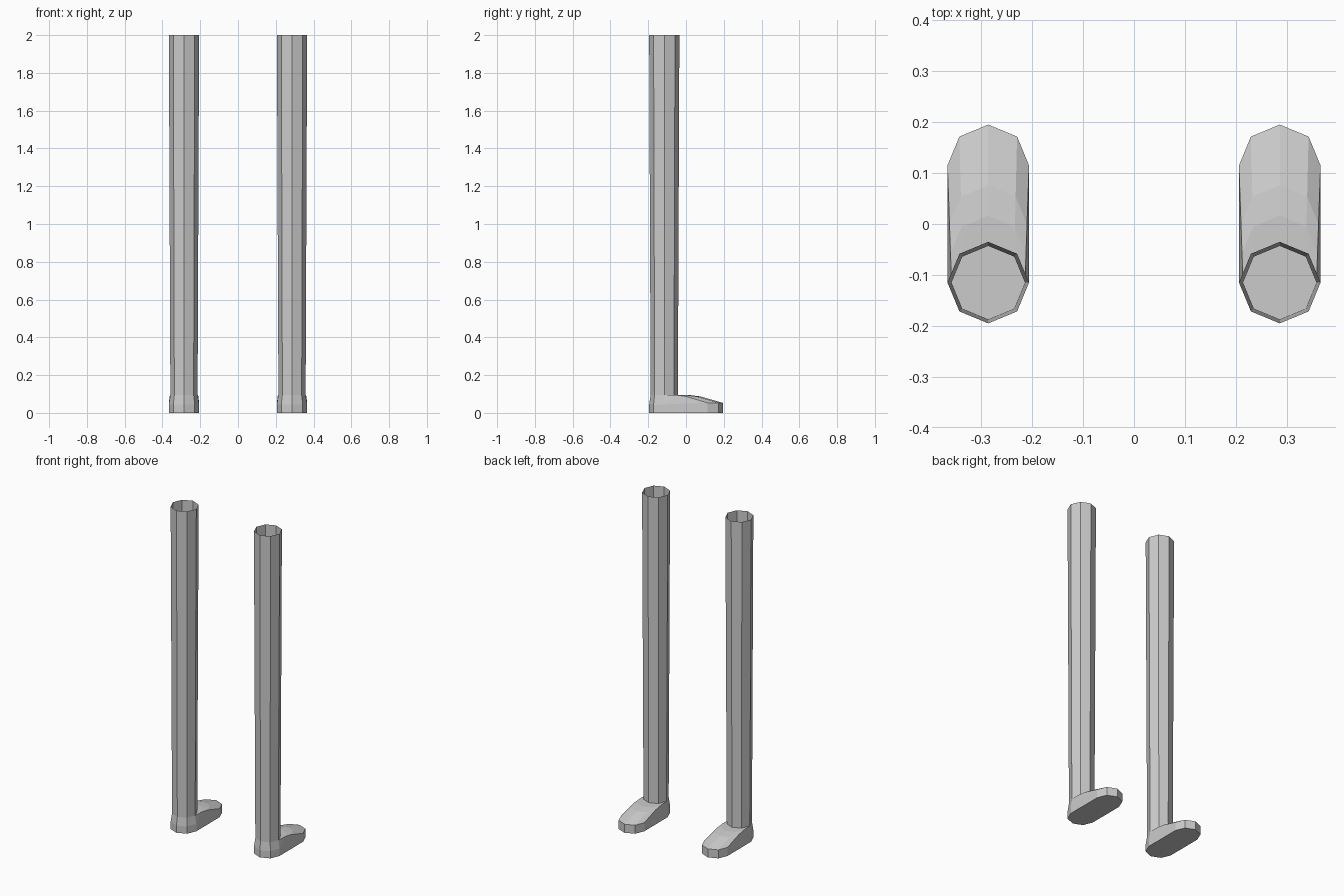
import bpy, bmesh
from math import cos, sin, pi
from mathutils import Vector

cube = bpy.data.objects.get("Cube")
if cube:
    bpy.data.objects.remove(cube, do_unlink=True)

SIDES = 8
HALF = SIDES // 2
HEEL_Y, TOE_Y = -0.115, 0.115
WIDE, ANKLE = 0.08, 0.072
ANKLE_Z, TOP_Z = 0.096, 2.0

grey = bpy.data.materials.new("plain grey")
grey.use_nodes = True
colour = (0.6, 0.6, 0.6, 1)
grey.diffuse_color = colour
grey.node_tree.nodes["Principled BSDF"].inputs["Base Color"].default_value = colour


def arc(radius, y, z, first, last):
    """Points of an octagon, from corner first to corner last."""
    return [Vector((radius * cos(2 * pi * k / SIDES), y + radius * sin(2 * pi * k / SIDES), z))
            for k in range(first, last + 1)]


def bridge(bm, lower, upper):
    """Faces between two rows of points, facing outward."""
    for k in range(len(lower) - 1):
        add_face(bm, [lower[k], lower[k + 1], upper[k + 1], upper[k]])


def add_face(bm, points):
    bm.faces.new([bm.verts.new(p) for p in points])


def finish(bm, name, x):
    bmesh.ops.remove_doubles(bm, verts=bm.verts, dist=0.0005)
    mesh = bpy.data.meshes.new(name)
    bm.to_mesh(mesh)
    bm.free()
    mesh.materials.append(grey)
    obj = bpy.data.objects.new(name, mesh)
    obj.location.x = x
    bpy.context.collection.objects.link(obj)


def build_leg(name, x):
    # Open tapered tube
    bm = bmesh.new()
    bridge(bm, arc(ANKLE, HEEL_Y, ANKLE_Z, 0, SIDES), arc(WIDE, HEEL_Y, TOP_Z, 0, SIDES))
    finish(bm, name, x)


def build_foot(name, x):
    bm = bmesh.new()
    # Heel
    heel = [arc(WIDE, HEEL_Y, 0, HALF, SIDES),
            arc(WIDE, HEEL_Y, 0.045, HALF, SIDES),
            arc(ANKLE, HEEL_Y, ANKLE_Z, HALF, SIDES)]
    for lower, upper in zip(heel, heel[1:]):
        bridge(bm, lower, upper)

    # Toe rim and instep
    rows = [arc(WIDE, TOE_Y, 0, 0, HALF)]
    for f, z in ((1, 0.053), (0.5, 0.087), (0.25, 0.095), (0, ANKLE_Z)):
        rows.append(arc(ANKLE + (WIDE - ANKLE) * f, HEEL_Y + (TOE_Y - HEEL_Y) * f, z, 0, HALF))
    for lower, upper in zip(rows, rows[1:]):
        bridge(bm, lower, upper)

    # Sides of the foot, fanned from the heel corner
    for i, h in ((0, -1), (-1, 0)):
        corner = heel[1][h]
        fan = [heel[0][h]] + [row[i] for row in rows]
        for a, b in zip(fan, fan[1:]):
            add_face(bm, [corner, a, b] if i == 0 else [corner, b, a])

    # Sole
    add_face(bm, list(reversed(heel[0] + rows[0])))
    bmesh.ops.remove_doubles(bm, verts=bm.verts, dist=0.0005)
    bmesh.ops.dissolve_limit(bm, angle_limit=0.02, verts=bm.verts, edges=bm.edges)
    finish(bm, name, x)


for side, x in (("left", 0.286), ("right", -0.286)):
    build_leg(side + "_leg", x)
    build_foot(side + "_foot", x)
